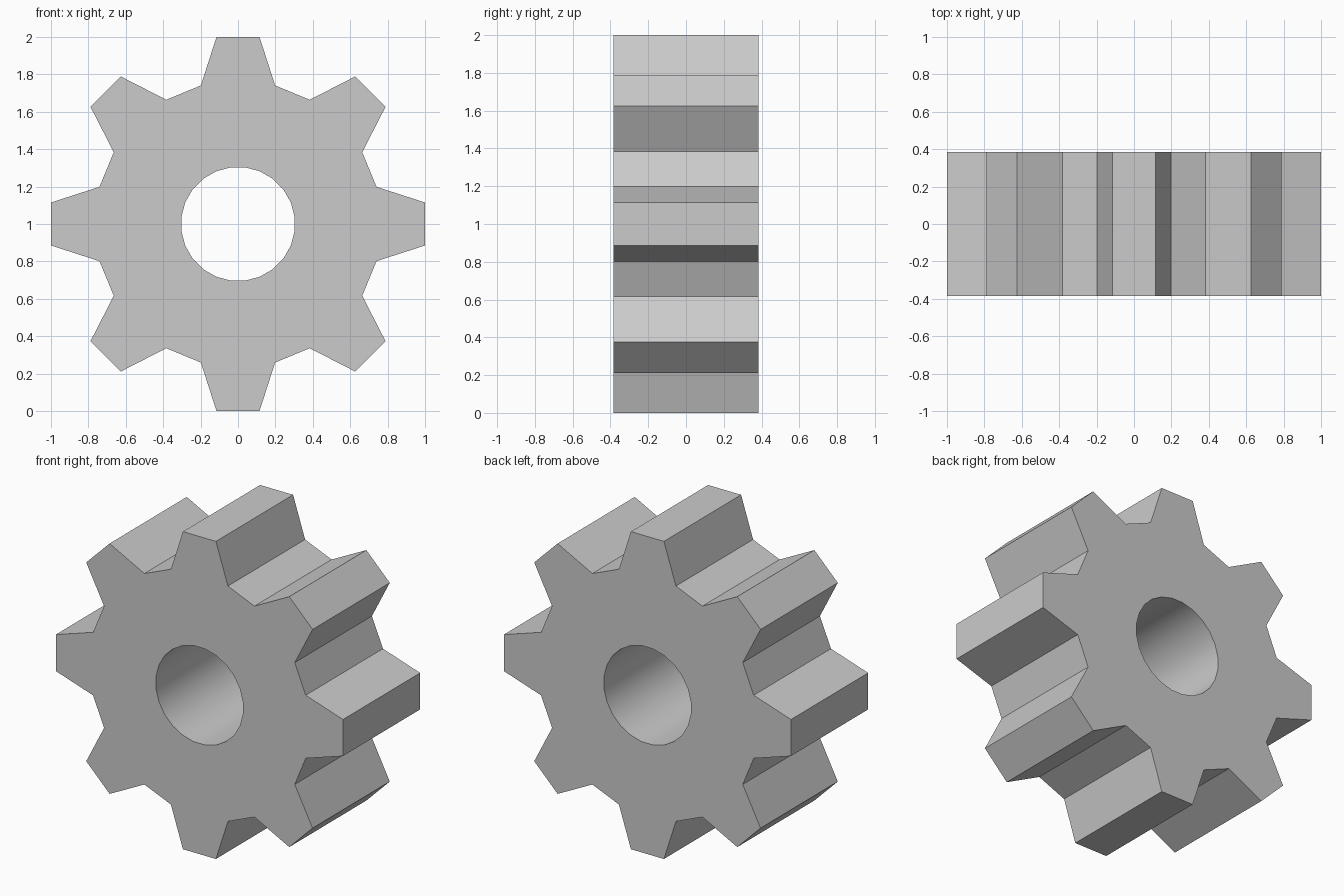
import bpy, bmesh
from math import sin, cos, radians

if "Cube" in bpy.data.objects:
    bpy.data.objects.remove(bpy.data.objects["Cube"])

TEETH, HALF_WIDTH = 8, 0.384
TIP_R, ROOT_R, BORE_R = 1.0066, 0.767, 0.305
TIP_A, ROOT_A, BORE_SIDES = 6.56, 15.0, 24


def polar(r, deg):
    a = radians(deg)
    return (r * sin(a), -HALF_WIDTH, 1 + r * cos(a))


def loop(bm, points):
    verts = [bm.verts.new(p) for p in points]
    return [bm.edges.new((v, verts[(i + 1) % len(verts)])) for i, v in enumerate(verts)]


bm = bmesh.new()

# toothed outline: root, tip, tip, root for every tooth
outline = []
for t in range(TEETH):
    mid = t * 360 / TEETH
    outline += [polar(ROOT_R, mid - ROOT_A), polar(TIP_R, mid - TIP_A),
                polar(TIP_R, mid + TIP_A), polar(ROOT_R, mid + ROOT_A)]

# round bore through the middle
bore = [polar(BORE_R, (i + 0.5) * 360 / BORE_SIDES) for i in range(BORE_SIDES)]

# fill the front face between both loops, then extrude it to the back
edges = loop(bm, outline) + loop(bm, bore)
bmesh.ops.triangle_fill(bm, edges=edges, use_beauty=True)
ext = bmesh.ops.extrude_face_region(bm, geom=bm.faces[:], use_keep_orig=True)
moved = [g for g in ext["geom"] if isinstance(g, bmesh.types.BMVert)]
bmesh.ops.translate(bm, verts=moved, vec=(0, 2 * HALF_WIDTH, 0))
bmesh.ops.recalc_face_normals(bm, faces=bm.faces[:])

mesh = bpy.data.meshes.new("gear")
bm.to_mesh(mesh)
bm.free()
gear = bpy.data.objects.new("gear", mesh)
bpy.context.collection.objects.link(gear)

# smooth bore, crisp teeth
bpy.context.view_layer.objects.active = gear
gear.select_set(True)
bpy.ops.object.shade_smooth_by_angle(angle=radians(25))
